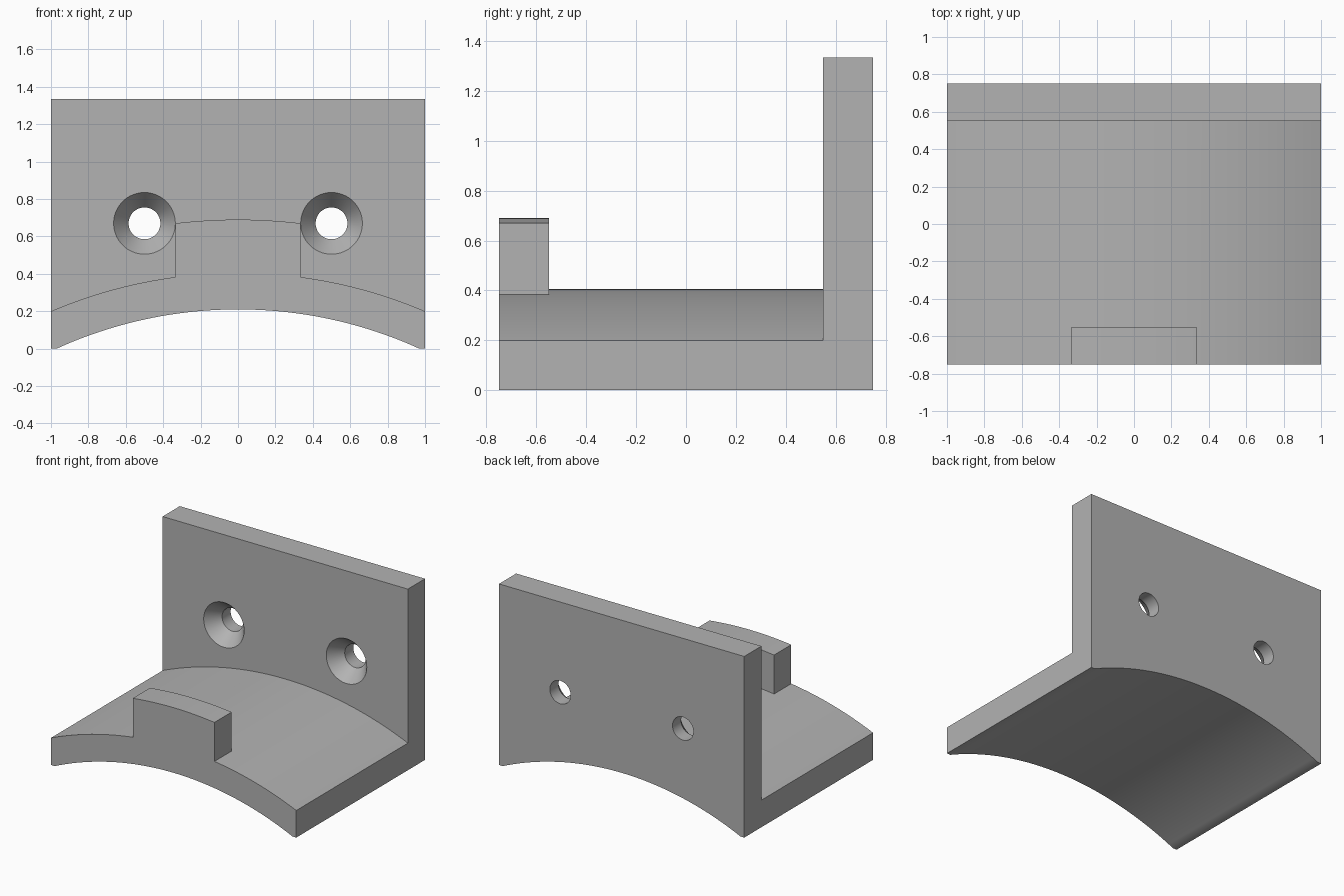
import bpy, bmesh, math
from mathutils import Matrix

if "Cube" in bpy.data.objects:
    bpy.data.objects.remove(bpy.data.objects["Cube"])

ARC_Z = -2.135  # shared centre height of the three curved surfaces
R_UNDER, R_DECK, R_LIP = 2.345, 2.54, 2.825
DEPTH, PLATE_Y = 0.75, 0.55


def arc(radius, half_width, steps=48):
    """Points of a shallow arch, from -x to +x."""
    a = math.asin(half_width / radius)
    angles = [a * (2 * i / steps - 1) for i in range(steps + 1)]
    return [(radius * math.sin(t), ARC_Z + radius * math.cos(t)) for t in angles]


def add_object(name, bm):
    bmesh.ops.recalc_face_normals(bm, faces=bm.faces)
    mesh = bpy.data.meshes.new(name)
    bm.to_mesh(mesh)
    bm.free()
    obj = bpy.data.objects.new(name, mesh)
    bpy.context.collection.objects.link(obj)
    return obj


def prism(name, outline, y0, y1):
    """Extrude an x-z outline along y."""
    bm = bmesh.new()
    face = bm.faces.new([bm.verts.new((x, y0, z)) for x, z in outline])
    ext = bmesh.ops.extrude_face_region(bm, geom=[face])["geom"]
    verts = [g for g in ext if isinstance(g, bmesh.types.BMVert)]
    bmesh.ops.translate(bm, verts=verts, vec=(0, y1 - y0, 0))
    return add_object(name, bm)


def lathe_y(name, rings, x, z, sides=64):
    """Solid of revolution about a y axis through (x, z)."""
    bm = bmesh.new()
    pts = [(0, rings[0][0])] + [(r, y) for y, r in rings] + [(0, rings[-1][0])]
    verts = [bm.verts.new((x + r, y, z)) for r, y in pts]
    edges = [bm.edges.new(pair) for pair in zip(verts, verts[1:])]
    bmesh.ops.spin(bm, geom=verts + edges, cent=(x, 0, z), axis=(0, 1, 0),
                   angle=math.tau, steps=sides)
    bmesh.ops.remove_doubles(bm, verts=bm.verts, dist=0.0001)
    return add_object(name, bm)


def cut(target, cutter):
    mod = target.modifiers.new("cut", "BOOLEAN")
    mod.operation, mod.solver, mod.object = "DIFFERENCE", "EXACT", cutter
    bpy.context.view_layer.objects.active = target
    bpy.ops.object.modifier_apply(modifier=mod.name)
    bpy.data.objects.remove(cutter)


# Full block with the arched underside and narrow flat feet
foot = math.sqrt(R_UNDER ** 2 - ARC_Z ** 2)
outline = [(-1, 0)] + arc(R_UNDER, foot) + [(1, 0), (1, 1.335), (-1, 1.335)]
bracket = prism("wall_bracket", outline, -DEPTH, DEPTH)

# Space above the curved deck, leaving the front lip standing
space = prism("space_cutter", arc(R_DECK, 1.2) + [(1.2, 2), (-1.2, 2)], -2, PLATE_Y)
lip = prism("lip_shape", arc(R_LIP, 0.333) + [(0.333, -1), (-0.333, -1)], -3, -0.55)
cut(space, lip)
cut(bracket, space)

# Countersunk screw holes through the back plate
for side in (-1, 1):
    rings = [(0.45, 0.245), (0.65, 0.085), (0.9, 0.085)]
    cut(bracket, lathe_y("hole_cutter", rings, side * 0.5, 0.67))

# Plain grey finish
grey = bpy.data.materials.new("plain_grey")
color = (0.45, 0.45, 0.45, 1)
grey.diffuse_color = color
grey.use_nodes = True
grey.node_tree.nodes["Principled BSDF"].inputs["Base Color"].default_value = color
bracket.data.materials.clear()
bracket.data.materials.append(grey)

bpy.ops.object.select_all(action="DESELECT")
bracket.select_set(True)
bpy.context.view_layer.objects.active = bracket
bpy.ops.object.shade_smooth_by_angle(angle=math.radians(25))
